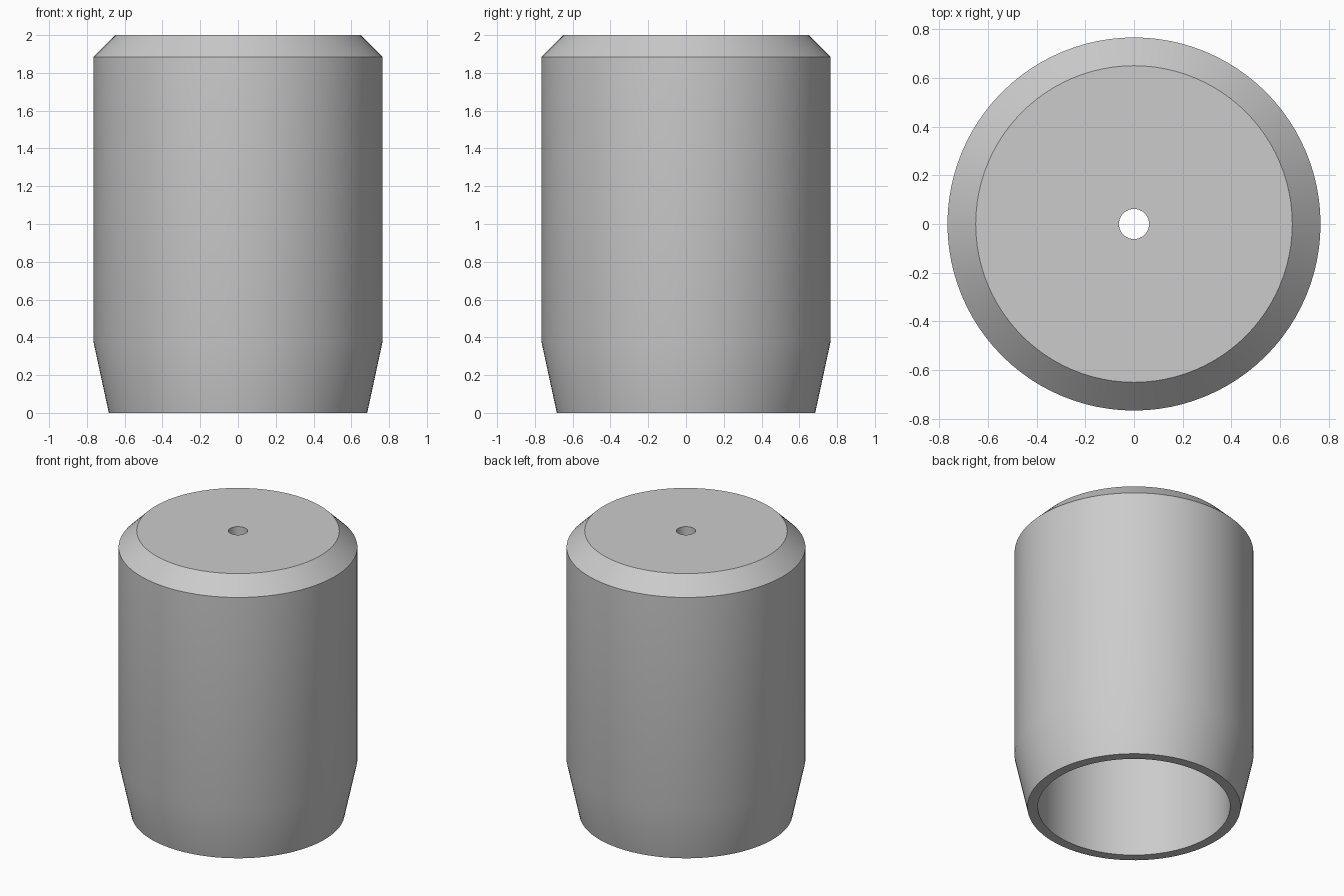
import bpy
import bmesh
import math
from mathutils import Matrix, Vector

cube = bpy.data.objects.get("Cube")
if cube:
    bpy.data.objects.remove(cube, do_unlink=True)

SEGMENTS = 96

# Plain grey material
grey = bpy.data.materials.new("plain_grey")
grey.use_nodes = True
colour = (0.6, 0.6, 0.6, 1)
grey.diffuse_color = colour
grey.node_tree.nodes["Principled BSDF"].inputs["Base Color"].default_value = colour


def lathe(name, profile, material):
    """Spin a closed (radius, height) profile around the z axis."""
    bm = bmesh.new()
    verts = [bm.verts.new((r, 0, z)) for r, z in profile]
    edges = [bm.edges.new((a, b)) for a, b in zip(verts, verts[1:] + verts[:1])]
    bmesh.ops.spin(bm, geom=verts + edges, cent=(0, 0, 0), axis=(0, 0, 1),
                   angle=math.tau, steps=SEGMENTS, use_merge=True)
    bmesh.ops.remove_doubles(bm, verts=bm.verts[:], dist=0.0001)
    bmesh.ops.recalc_face_normals(bm, faces=bm.faces[:])
    mesh = bpy.data.meshes.new(name)
    bm.to_mesh(mesh)
    bm.free()
    mesh.materials.append(material)
    obj = bpy.data.objects.new(name, mesh)
    bpy.context.collection.objects.link(obj)
    bpy.ops.object.select_all(action="DESELECT")
    obj.select_set(True)
    bpy.context.view_layer.objects.active = obj
    bpy.ops.object.shade_smooth_by_angle(angle=math.radians(30))
    return obj


# Hollow cap: tapered skirt, straight wall, bevelled shoulder, drilled top
lathe("hollow_cap", [
    (0.617, 0), (0.684, 0),         # open rim
    (0.766, 0.38), (0.766, 1.885),  # skirt and wall
    (0.65, 2), (0.062, 2),          # shoulder and flat top
    (0.062, 1.88), (0.617, 1.88),   # hole and inner ceiling
], grey)
